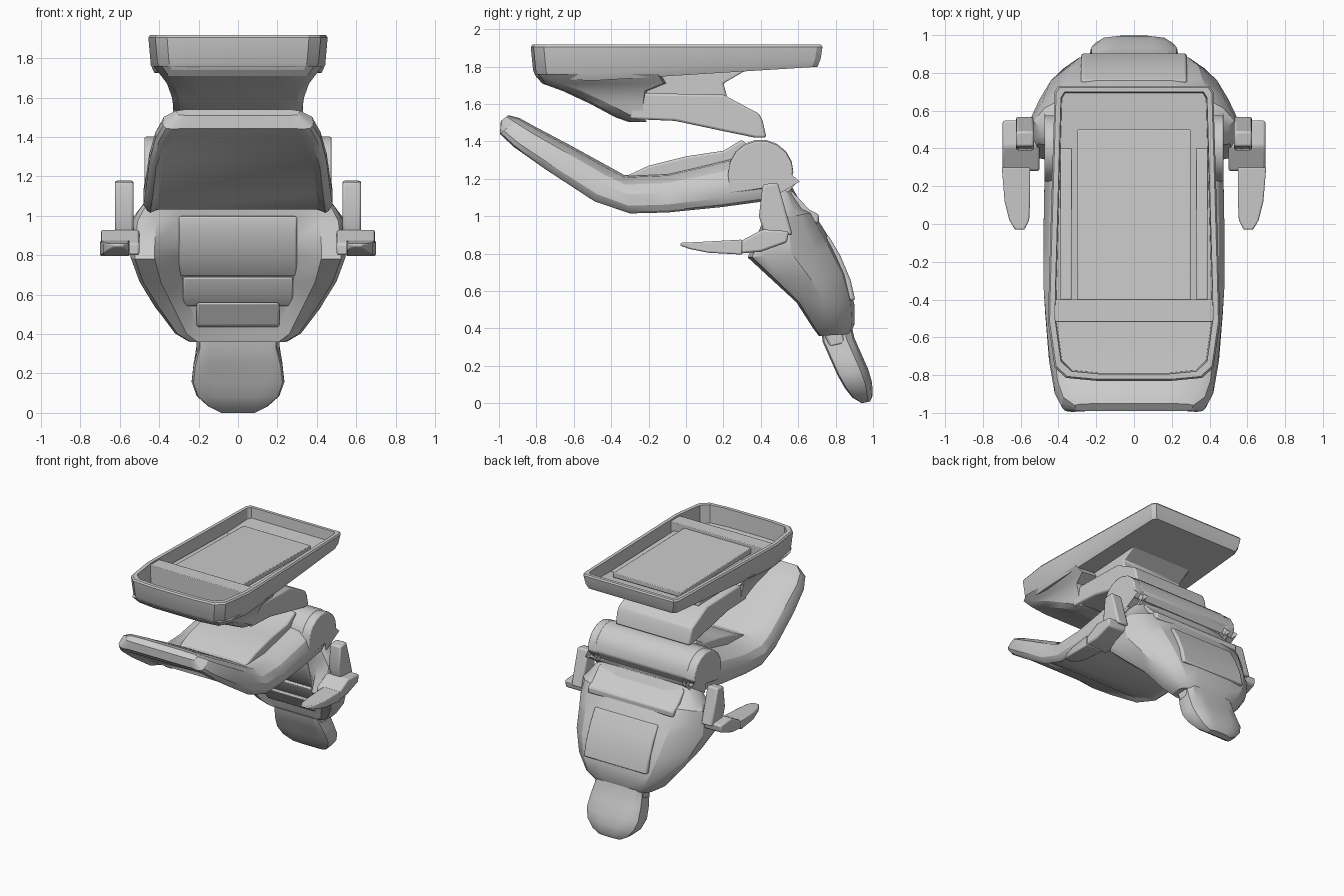
import bpy, bmesh, math
from mathutils import Vector


def finish(name, bm, bevel=0.0, mirror=False, angle=28):
    bmesh.ops.recalc_face_normals(bm, faces=bm.faces[:])
    me = bpy.data.meshes.new(name)
    bm.to_mesh(me)
    bm.free()
    ob = bpy.data.objects.new(name, me)
    bpy.context.collection.objects.link(ob)
    if mirror:
        ob.modifiers.new("mirror", 'MIRROR')
    if bevel:
        b = ob.modifiers.new("bevel", 'BEVEL')
        b.width, b.segments, b.limit_method = bevel, 2, 'ANGLE'
    bpy.ops.object.select_all(action='DESELECT')
    bpy.context.view_layer.objects.active = ob
    ob.select_set(True)
    bpy.ops.object.shade_smooth_by_angle(angle=math.radians(angle))
    return ob


def loft(name, halves, bevel=0.0):
    """Each half section lists points with x > 0; it is mirrored into a ring."""
    bm = bmesh.new()
    rings = []
    for h in halves:
        pts = list(h) + [(-x, y, z) for x, y, z in reversed(h)]
        rings.append([bm.verts.new(p) for p in pts])
    n = len(rings[0])
    for a, b in zip(rings, rings[1:]):
        for i in range(n):
            j = (i + 1) % n
            bm.faces.new((a[i], a[j], b[j], b[i]))
    for r in (rings[0], rings[-1]):
        for i in range(n // 2 - 1):
            bm.faces.new((r[i], r[i + 1], r[n - 2 - i], r[n - 1 - i]))
    return finish(name, bm, bevel)


def upholstery(name, stations):
    """Station: back y,z, front y,z, back width, full width, panel width, dish."""
    halves = []
    for by, bz, fy, fz, wb, w, wp, dish in stations:
        b, f = Vector((by, bz)), Vector((fy, fz))
        sec = [(wb * .55, 0), (wb, .06), ((wb + w) / 2 + .02, .25), (w, .5),
               (w, .8), (w * .96, .95), (wp + (w - wp) * .5, 1), (wp, 1 - dish)]
        halves.append([(x, *b.lerp(f, t)) for x, t in sec])
    return loft(name, halves)


def prism(name, profile, x0, x1, bevel=0.012, mirror=False):
    """Side profile of (y, z) points, extruded from x0 to x1."""
    bm = bmesh.new()
    a = [bm.verts.new((x0, y, z)) for y, z in profile]
    b = [bm.verts.new((x1, y, z)) for y, z in profile]
    bm.faces.new(a)
    bm.faces.new(b)
    for i in range(len(a)):
        j = (i + 1) % len(a)
        bm.faces.new((a[i], a[j], b[j], b[i]))
    return finish(name, bm, bevel, mirror)


# Seat cushion with slim side bolsters around the sitting panel
upholstery("seat_cushion", [
    (-.95, 1.54, -.99, 1.51, .28, .31, .22, .02),
    (-.89, 1.525, -.995, 1.44, .33, .38, .28, .04),
    (-.80, 1.475, -.92, 1.37, .35, .42, .33, .08),
    (-.62, 1.38, -.75, 1.25, .36, .45, .38, .16),
    (-.42, 1.27, -.49, 1.08, .38, .47, .40, .14),
    (-.33, 1.22, -.30, 1.015, .38, .48, .41, .08),
    (-.10, 1.23, -.10, 1.02, .38, .48, .40, .06),
    (.15, 1.29, .20, 1.05, .38, .475, .38, .05),
    (.30, 1.33, .42, 1.08, .38, .47, .34, .04),
    (.45, 1.33, .55, 1.16, .38, .45, .3, .02)])
prism("cushion_base_panel", [(-.33, 1.21), (-.2, 1.27), (0, 1.32), (.2, 1.35),
      (.3, 1.41), (.4, 1.3), (.2, 1.22)], -.30, .30)

# Hinge roll between cushion and backrest, with end caps
roll = [(.40 + .175 * math.cos(math.radians(a)), 1.235 + .175 * math.sin(math.radians(a)))
        for a in range(0, 181, 20)]
prism("hinge_roll", [(.57, 1.17), (.5, 1.1)] + roll + [(.23, 1.12)], -.41, .41, .03)
prism("hinge_cap", [(.565, 1.17), (.48, 1.12)] + [(y, z - .006) for y, z in roll]
      + [(.23, 1.12)], .38, .475, .035, True)

# Backrest shell
upholstery("backrest", [
    (.56, 1.17, .42, 1.17, .34, .40, .28, .05),
    (.63, 1.04, .41, 1.03, .38, .50, .30, .1),
    (.68, 1.02, .41, .97, .38, .53, .30, .15),
    (.75, .91, .36, .85, .38, .545, .30, .3),
    (.80, .82, .33, .78, .36, .545, .30, .35),
    (.86, .69, .46, .66, .34, .50, .28, .3),
    (.90, .53, .59, .54, .29, .42, .24, .2),
    (.90, .42, .68, .40, .23, .32, .2, .1),
    (.88, .37, .71, .36, .18, .25, .16, .05)])

# Lumbar and shoulder pads on the dished front
prism("lumbar_pad", [(.43, 1.0), (.43, .93), (.49, .77), (.56, .69), (.68, .78), (.6, .97)],
      -.30, .30, .012)
prism("shoulder_pad", [(.54, .69), (.58, .60), (.64, .54), (.75, .55), (.7, .69)],
      -.28, .28, .012)
# Raised ribs across the rear of the shell
prism("rear_upper_rib", [(.56, 1.14), (.66, 1.035), (.71, 1.01), (.71, .96), (.55, .98)],
      -.38, .38, .012)
prism("rear_panel", [(.76, .90), (.825, .79), (.88, .66), (.905, .55), (.8, .55), (.7, .85)],
      -.28, .28, .012)

# Headrest and its neck
upholstery("headrest", [
    (.88, .44, .72, .46, .16, .20, .14, .0),
    (.90, .35, .73, .33, .18, .20, .14, .03),
    (.935, .27, .77, .24, .18, .225, .14, .04),
    (.975, .18, .81, .15, .18, .235, .13, .04),
    (.995, .11, .85, .08, .16, .21, .11, .02),
    (.998, .04, .89, .03, .11, .15, .08, .02),
    (.985, .01, .94, .0, .06, .09, .05, .0)])
prism("neck_pad", [(.59, .56), (.67, .44), (.71, .43), (.77, .30), (.85, .32), (.8, .56)],
      -.21, .21, .012)

# Armrest uprights, elbows and forward pads
prism("armrest_post", [(.42, .90), (.39, 1.0), (.41, 1.17), (.49, 1.18), (.53, 1.04),
      (.57, .9)], .53, .625, .012, True)
prism("armrest_elbow", [(.28, .80), (.28, .86), (.41, .93), (.55, .92), (.54, .86),
      (.40, .81)], .50, .695, .012, True)
bm = bmesh.new()
rings = []
for y, x0, x1, z0, z1 in [(-.03, .58, .63, .843, .858), (.02, .555, .66, .825, .86),
                          (.12, .55, .685, .805, .865), (.30, .55, .70, .795, .875)]:
    rings.append([bm.verts.new(p) for p in ((x0, y, z0), (x1, y, z0), (x1, y, z1), (x0, y, z1))])
for a, b in zip(rings, rings[1:]):
    for i in range(4):
        bm.faces.new((a[i], a[(i + 1) % 4], b[(i + 1) % 4], b[i]))
bm.faces.new(rings[0])
bm.faces.new(rings[-1])
finish("armrest_pad", bm, .012, True)

# Open mounting tray
outline = [(.20, -.83), (.36, -.815), (.42, -.76), (.455, -.52), (.45, -.3),
           (.435, .2), (.42, .70), (.40, .73), (.2, .73)]


def tray_z(y):
    return 1.74 - (y + .83) * .05 if y < -.5 else 1.725 + (y + .5) * .06


def tray_ring(inset, z=None, lift=0.0):
    return [(x * (1 - inset / .44), y * (1 - inset / .8),
             z if z else tray_z(y) + lift) for x, y in outline]


loft("mounting_tray", [tray_ring(.03), tray_ring(.012, lift=.04), tray_ring(.0, 1.905),
                       tray_ring(.008, 1.917), tray_ring(.035, 1.917),
                       tray_ring(.04, lift=.035)])
# Platform, crossbar and side rails inside the tray
prism("tray_platform", [(-.5, 1.84), (-.5, 1.885), (.5, 1.865), (.5, 1.83)], -.30, .30, .005)
prism("tray_crossbar", [(-.52, 1.74), (-.52, 1.905), (-.40, 1.905), (-.40, 1.74)],
      -.42, .42, .005)
prism("tray_side_rail", [(-.4, 1.75), (-.4, 1.84), (.4, 1.82), (.4, 1.79)], .33, .39, .005, True)

# Pedestal bowl beneath the tray's front
loft("pedestal", [[(.2, y0, z), (w * .9, y0 + .02, z), (w, y0 + .1, z),
                   (w, y1, z), (.2, y1 + .02, z)] for z, w, y0, y1 in
                  [(1.76, .43, -.81, -.15), (1.71, .39, -.77, -.12), (1.67, .36, -.66, -.22),
                   (1.60, .335, -.51, -.23), (1.53, .325, -.38, -.23), (1.505, .30, -.31, -.25)]])
# Angled strut to the hinge roll and its bracket
prism("support_strut", [(-.3, 1.66), (.2, 1.65), (.33, 1.58), (.39, 1.55), (.41, 1.51),
      (.43, 1.42), (.37, 1.42), (.2, 1.455), (-.06, 1.51), (-.3, 1.52)], -.33, .33, .012)
prism("strut_bracket", [(-.4, 1.74), (.32, 1.78), (.2, 1.71), (.22, 1.64), (-.3, 1.64)],
      -.27, .27, .01)
